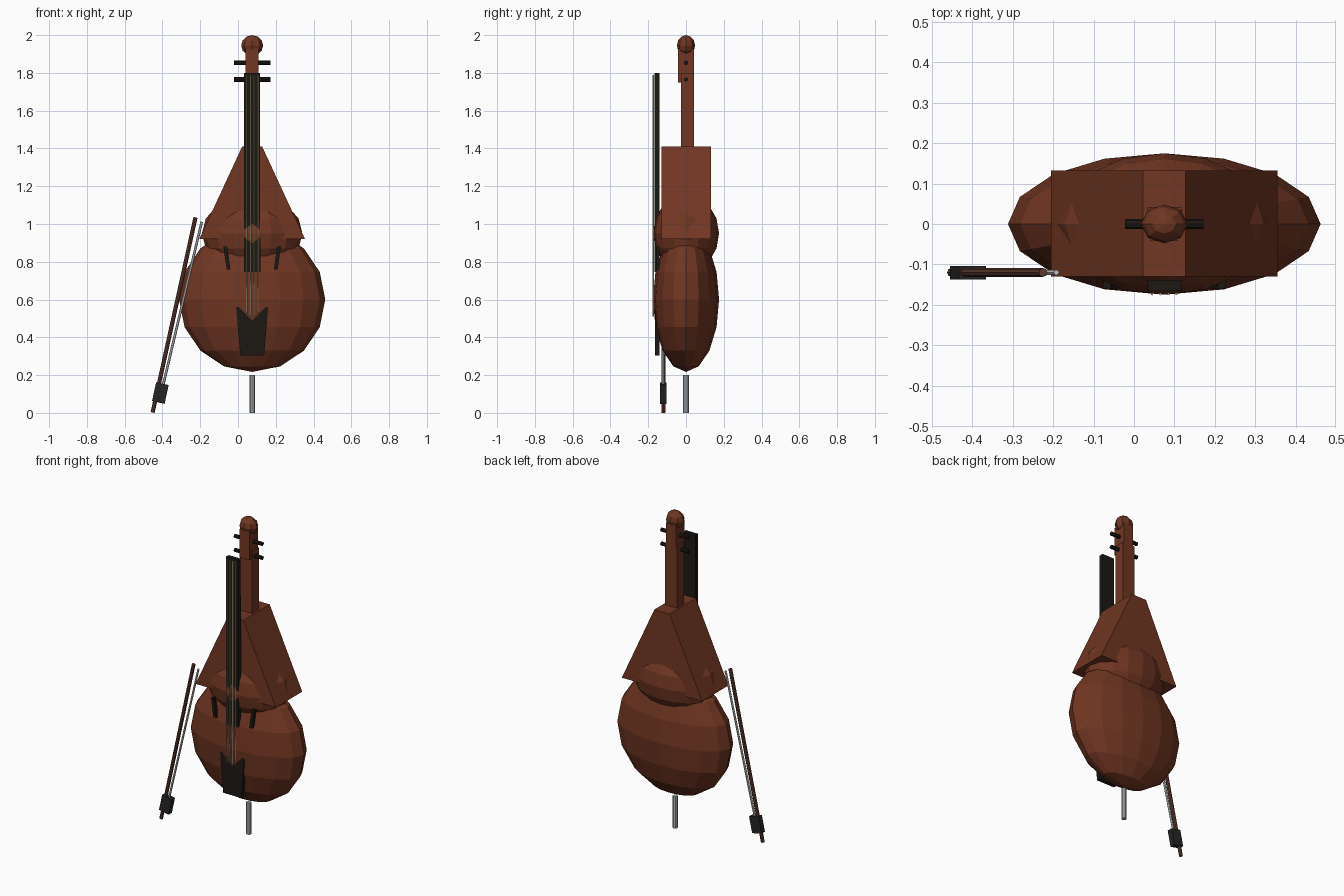
import bpy, bmesh
from mathutils import Vector, Matrix

if "Cube" in bpy.data.objects:
    bpy.data.objects.remove(bpy.data.objects["Cube"])

CX = 0.075  # instrument centre line


def mat(name, rgb):
    m = bpy.data.materials.new(name)
    m.diffuse_color = (*rgb, 1)
    m.use_nodes = True
    m.node_tree.nodes["Principled BSDF"].inputs["Base Color"].default_value = m.diffuse_color
    return m


WOOD = mat("wood", (0.165, 0.037, 0.016))
EBONY = mat("ebony", (0.012, 0.009, 0.007))
STICK = mat("bow_wood", (0.12, 0.045, 0.03))
STRING = mat("string", (0.75, 0.6, 0.38))
STEEL = mat("steel", (0.45, 0.48, 0.5))
HAIR = mat("hair", (0.7, 0.72, 0.72))
FROG = mat("frog", (0.018, 0.018, 0.018))


def finish(bm, name, material):
    bmesh.ops.recalc_face_normals(bm, faces=bm.faces)
    me = bpy.data.meshes.new(name)
    bm.to_mesh(me)
    bm.free()
    me.materials.append(material)
    ob = bpy.data.objects.new(name, me)
    bpy.context.collection.objects.link(ob)
    return ob


def ellipsoid(name, loc, radii, seg, rings, material):
    bm = bmesh.new()
    m = Matrix.Translation(loc) @ Matrix.Diagonal((*radii, 1))
    bmesh.ops.create_uvsphere(bm, u_segments=seg, v_segments=rings, radius=1, matrix=m)
    return finish(bm, name, material)


def rod(name, a, b, r, seg, material):
    a, b = Vector(a), Vector(b)
    d = b - a
    m = Matrix.Translation((a + b) / 2) @ d.to_track_quat('Z', 'Y').to_matrix().to_4x4()
    bm = bmesh.new()
    bmesh.ops.create_cone(bm, cap_ends=True, segments=seg, radius1=r, radius2=r,
                          depth=d.length, matrix=m)
    return finish(bm, name, material)


def plate(name, outline, y0, y1, material):
    """Extrude a front-view (x, z) outline from y0 to y1."""
    bm = bmesh.new()
    f = bm.faces.new([bm.verts.new((x, y0, z)) for x, z in outline])
    ext = bmesh.ops.extrude_face_region(bm, geom=[f], use_keep_orig=True)
    bmesh.ops.translate(bm, vec=(0, y1 - y0, 0),
                        verts=[v for v in ext['geom'] if isinstance(v, bmesh.types.BMVert)])
    return finish(bm, name, material)


def taper(name, half_bottom, half_top, z0, z1, y0, y1, material):
    return plate(name, [(CX - half_bottom, z0), (CX + half_bottom, z0),
                        (CX + half_top, z1), (CX - half_top, z1)], y0, y1, material)


# Body: lower and upper bouts, tapered shoulder block
ellipsoid("lower_bout", (CX, 0, 0.6), (0.387, 0.175, 0.383), 16, 8, WOOD)
ellipsoid("upper_bout", (CX, 0, 0.95), (0.266, 0.175, 0.205), 16, 8, WOOD)
taper("shoulders", 0.28, 0.053, 0.92, 1.41, -0.13, 0.133, WOOD)

# Neck, peg box and scroll
taper("neck", 0.042, 0.042, 1.38, 1.8, -0.026, 0.042, WOOD)
taper("peg_box", 0.034, 0.034, 1.75, 1.93, -0.042, 0.042, WOOD)
ellipsoid("scroll", (CX, 0, 1.945), (0.058, 0.048, 0.055), 8, 6, WOOD)

# Tuning pegs
for i, z in enumerate((1.765, 1.853)):
    rod(f"peg_{i}", (CX - 0.097, 0, z), (CX + 0.097, 0, z), 0.012, 8, EBONY)

# Fingerboard, tailpiece and strings
taper("fingerboard", 0.043, 0.042, 0.745, 1.8, -0.166, -0.14, EBONY)
taper("tailpiece", 0.063, 0.085, 0.305, 0.56, -0.165, -0.14, EBONY)
for i in range(4):
    x = CX - 0.03 + 0.02 * i
    rod(f"string_{i}", (x, -0.1735, 0.51), (x, -0.1735, 1.79), 0.003, 6, STRING)

# Sound holes
for side, s in (("left", -1), ("right", 1)):
    plate(f"sound_hole_{side}",
          [(CX + s * 0.115, 0.76), (CX + s * 0.135, 0.76),
           (CX + s * 0.152, 0.88), (CX + s * 0.132, 0.88)], -0.16, -0.14, EBONY)

# End pin
rod("end_pin", (CX, 0, 0), (CX, 0, 0.2), 0.015, 10, STEEL)

# Bow: stick, hair and frog
rod("bow_stick", (-0.452, -0.12, 0.002), (-0.225, -0.12, 1.035), 0.011, 8, STICK)
rod("bow_hair", (-0.405, -0.12, 0.11), (-0.192, -0.12, 1.012), 0.007, 6, HAIR)
along = Vector((0.227, 1.033)).normalized()
across = Vector((along.y, -along.x))
centre = Vector((-0.411, 0.105))
plate("bow_frog", [tuple(centre + across * u * 0.034 + along * v * 0.051)
                   for u, v in ((-1, -1), (1, -1), (1, 1), (-1, 1))], -0.137, -0.104, FROG)
